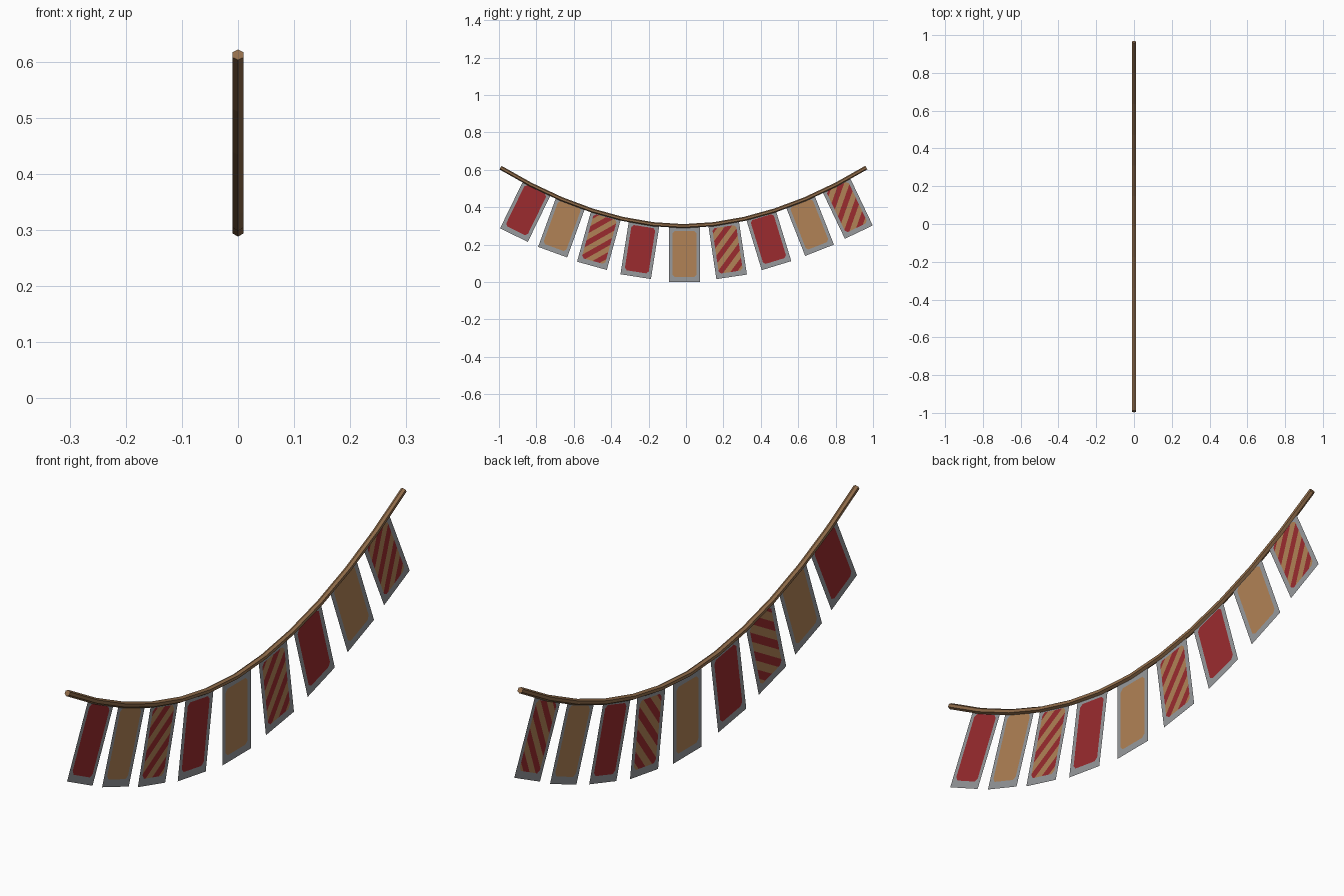
import bpy, bmesh, math
from mathutils import Vector

if "Cube" in bpy.data.objects:
    bpy.data.objects.remove(bpy.data.objects["Cube"])


def material(name, rgb):
    m = bpy.data.materials.new(name)
    m.diffuse_color = (*rgb, 1)
    m.use_nodes = True
    m.node_tree.nodes["Principled BSDF"].inputs["Base Color"].default_value = m.diffuse_color
    return m


GREY = material("grey_trim", (0.31, 0.32, 0.335))
RED = material("red_cloth", (0.33, 0.024, 0.028))
TAN = material("tan_cloth", (0.44, 0.225, 0.092))
ROPE = material("brown_rope", (0.29, 0.155, 0.07))


def finish(name, bm, mats):
    me = bpy.data.meshes.new(name)
    bm.to_mesh(me)
    bm.free()
    for m in mats:
        me.materials.append(m)
    ob = bpy.data.objects.new(name, me)
    bpy.context.collection.objects.link(ob)
    return ob


# Sagging rope: six-sided tube swept along a shallow curve
SEGMENTS, MID, HALF, LOW, SAG, R = 12, -0.014, 0.978, 0.299, 0.313, 0.011


def rope_point(t):
    return Vector((0, MID + HALF * t, LOW + SAG * abs(t) ** 1.9))


bm = bmesh.new()
rings = []
for i in range(SEGMENTS + 1):
    t = 2 * i / SEGMENTS - 1
    slope = math.copysign(1.9 * SAG / HALF * abs(t) ** 0.9, t)
    up = Vector((0, -slope, 1)).normalized()
    ring = []
    for k in range(6):
        a = math.tau * k / 6
        ring.append(bm.verts.new(rope_point(t) + R * (up * math.cos(a) + Vector((math.sin(a), 0, 0)))))
    rings.append(ring)
for r0, r1 in zip(rings, rings[1:]):
    for k in range(6):
        j = (k + 1) % 6
        bm.faces.new((r0[k], r0[j], r1[j], r1[k]))
bm.faces.new(rings[0])
bm.faces.new(rings[-1])
bmesh.ops.recalc_face_normals(bm, faces=bm.faces)
finish("rope", bm, [ROPE])

# Flags: one sheet each, cut into a trim and a panel with clipped corners
W, H = 0.165, 0.293
SIDE, BOTTOM, TOP, CLIP = 0.018, 0.026, 0.022, 0.012
PERIOD = 0.056
PU, V0, V1 = W / 2 - SIDE, BOTTOM, H - TOP
PV, VC = (V1 - V0) / 2, (V0 + V1) / 2
DIAG = PU + PV - CLIP


def stripe_coord(u, v):
    return (v - VC - u) / math.sqrt(2)


def make_flag(name, y, z, degrees, style):
    bm = bmesh.new()
    quad = ((-W / 2, 0), (W / 2, 0), (W / 2, H), (-W / 2, H))
    bm.faces.new([bm.verts.new((0, u, v)) for u, v in quad])

    def cut(co, no):
        bmesh.ops.bisect_plane(bm, geom=bm.verts[:] + bm.edges[:] + bm.faces[:],
                               dist=1e-6, plane_co=co, plane_no=no)

    for s in (-1, 1):
        cut((0, s * PU, 0), (0, 1, 0))
        cut((0, 0, VC + s * PV), (0, 0, 1))
        for q in (-1, 1):
            cut((0, s * DIAG, VC), (0, s, q))
    if style == "striped":
        for k in range(-6, 7):
            d = k * PERIOD / 2 * math.sqrt(2)
            cut((0, 0, VC + d), (0, -1, 1))

    # Colour by position: trim outside the panel, then cloth or diagonal stripes
    for f in bm.faces:
        c = f.calc_center_median()
        u, v = c.y, c.z
        inside = abs(u) < PU and abs(v - VC) < PV and abs(u) + abs(v - VC) < DIAG
        if not inside:
            f.material_index = 0
        elif style == "striped":
            f.material_index = 1 + math.floor(stripe_coord(u, v) / (PERIOD / 2)) % 2
        else:
            f.material_index = 1 if style == "red" else 2

    ob = finish(name, bm, [GREY, RED, TAN])
    ob.location = (0, y, z)
    ob.rotation_euler = (math.radians(degrees), 0, 0)


# Bottom centre (y, z) and tilt of each flag
flags = [(-0.92, 0.251, -26), (-0.713, 0.16, -20), (-0.503, 0.087, -15.5),
         (-0.269, 0.029, -9), (-0.008, 0.001, 0), (0.244, 0.028, 8.5),
         (0.484, 0.088, 17), (0.714, 0.17, 21.5), (0.924, 0.267, 25.5)]
for i, (y, z, tilt) in enumerate(flags):
    make_flag(f"flag_{i + 1}", y, z, tilt, ("red", "tan", "striped")[i % 3])
